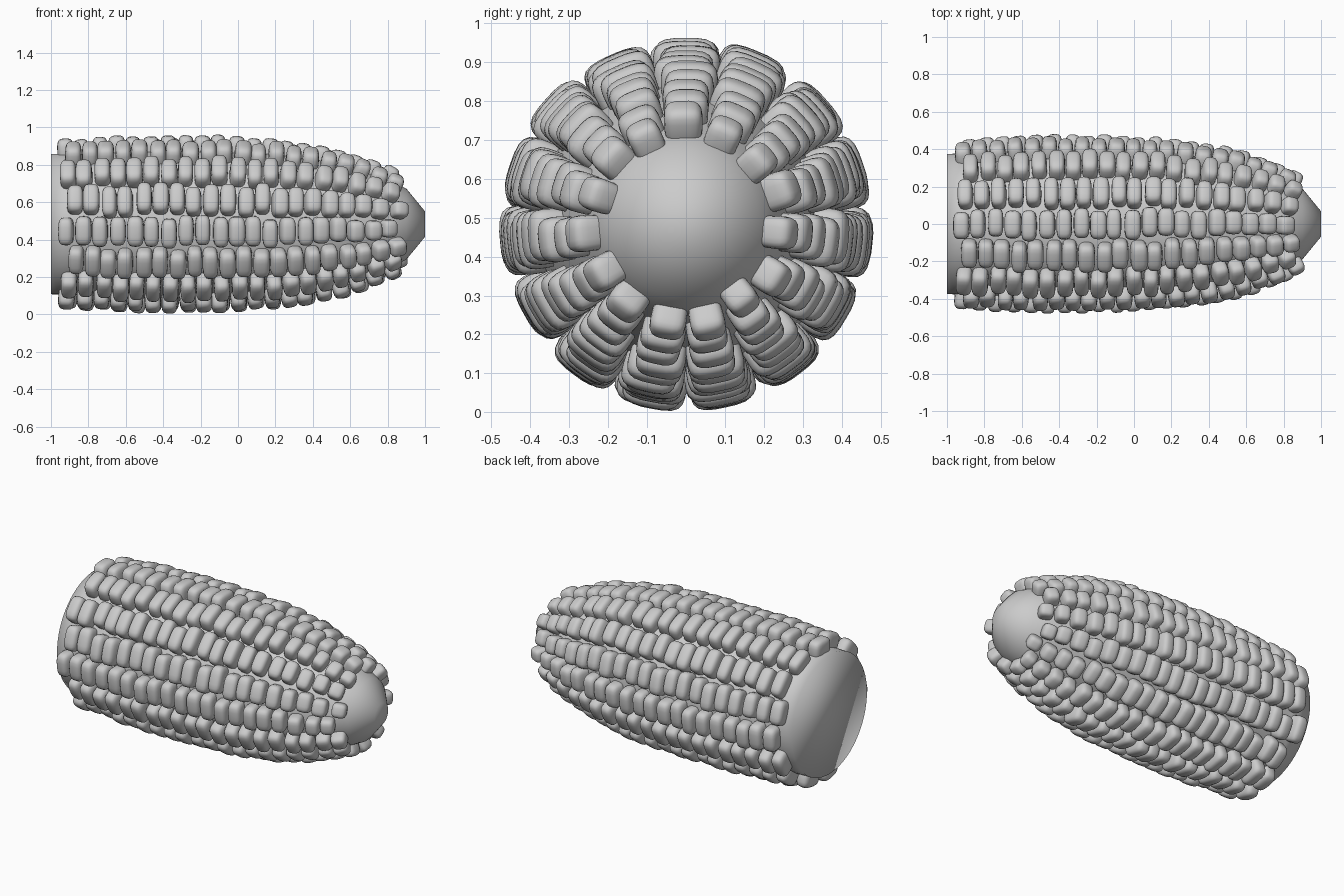
import bpy, bmesh, math, random
from mathutils import Matrix, Vector

random.seed(7)
if "Cube" in bpy.data.objects:
    bpy.data.objects.remove(bpy.data.objects["Cube"], do_unlink=True)

CENTRE = 0.483
ROWS, PER_ROW, SIDES = 15, 20, 64
# Core outline: (x, radius)
PROFILE = [(-1, .375), (-.9, .377), (-.5, .394), (-.1, .393), (.2, .378), (.4, .353),
           (.6, .309), (.8, .24), (.9, .19), (1, .068)]
# Where each row of kernels begins along the cob
STARTS = [-.92, -.9, -.87, -.91, -.88, -.91, -.87, -.9,
          -.91, -.9, -.87, -.915, -.87, -.91, -.885]

grey = bpy.data.materials.new("plain_grey")
grey.use_nodes = True
colour = (.6, .6, .6, 1)
grey.diffuse_color = colour
grey.node_tree.nodes["Principled BSDF"].inputs["Base Color"].default_value = colour


def finish(bm, name):
    """Turn a bmesh into a smooth, coloured object."""
    for face in bm.faces:
        face.smooth = True
    mesh = bpy.data.meshes.new(name)
    bm.to_mesh(mesh)
    bm.free()
    mesh.materials.append(grey)
    obj = bpy.data.objects.new(name, mesh)
    bpy.context.collection.objects.link(obj)


def core_at(x):
    """Radius and slope of the core at x."""
    for (x0, r0), (x1, r1) in zip(PROFILE, PROFILE[1:]):
        if x <= x1:
            slope = (r1 - r0) / (x1 - x0)
            return r0 + slope * (x - x0), slope


# Core: closed turned body along x
bm = bmesh.new()
rings = []
for x, r in PROFILE:
    angles = [2 * math.pi * i / SIDES for i in range(SIDES)]
    rings.append([bm.verts.new((x, r * math.sin(a), CENTRE + r * math.cos(a))) for a in angles])
for a, b in zip(rings, rings[1:]):
    for i in range(SIDES):
        j = (i + 1) % SIDES
        bm.faces.new((a[i], a[j], b[j], b[i]))
bm.faces.new(rings[0])
bm.faces.new(rings[-1])
bmesh.ops.recalc_face_normals(bm, faces=bm.faces)
finish(bm, "cob_core")

# Kernel template: softly rounded block
bm = bmesh.new()
bmesh.ops.create_cube(bm, size=2)
bmesh.ops.subdivide_edges(bm, edges=bm.edges, cuts=5, use_grid_fill=True)
for v in bm.verts:
    v.co /= sum(abs(c) ** 3.4 for c in v.co) ** (1 / 3.4)
    v.co.y *= 1 + .04 * v.co.z
template = bpy.data.meshes.new("kernel_template")
bm.to_mesh(template)
bm.free()

# Rows of kernels around the core
for row, start in enumerate(STARTS):
    bm = bmesh.new()
    for k in range(PER_ROW):
        x = start + .0908 * k + random.uniform(-.007, .007)
        r, slope = core_at(x)
        angle = 2 * math.pi * row / ROWS + random.uniform(-.03, .03)
        size = Vector((random.uniform(.040, .046),
                       r * random.uniform(.19, .215),
                       .038 + .065 * r))
        place = (Matrix.Translation((0, 0, CENTRE))
                 @ Matrix.Rotation(-angle, 4, 'X')
                 @ Matrix.Translation((x, 0, r + .018 + random.uniform(-.007, .007)))
                 @ Matrix.Rotation(-math.atan(slope) + random.uniform(-.08, .08), 4, 'Y')
                 @ Matrix.Diagonal((*size, 1)))
        first = len(bm.verts)
        bm.from_mesh(template)
        bm.verts.ensure_lookup_table()
        bmesh.ops.transform(bm, matrix=place, verts=bm.verts[first:])
    finish(bm, f"kernel_row_{row + 1}")
bpy.data.meshes.remove(template)
